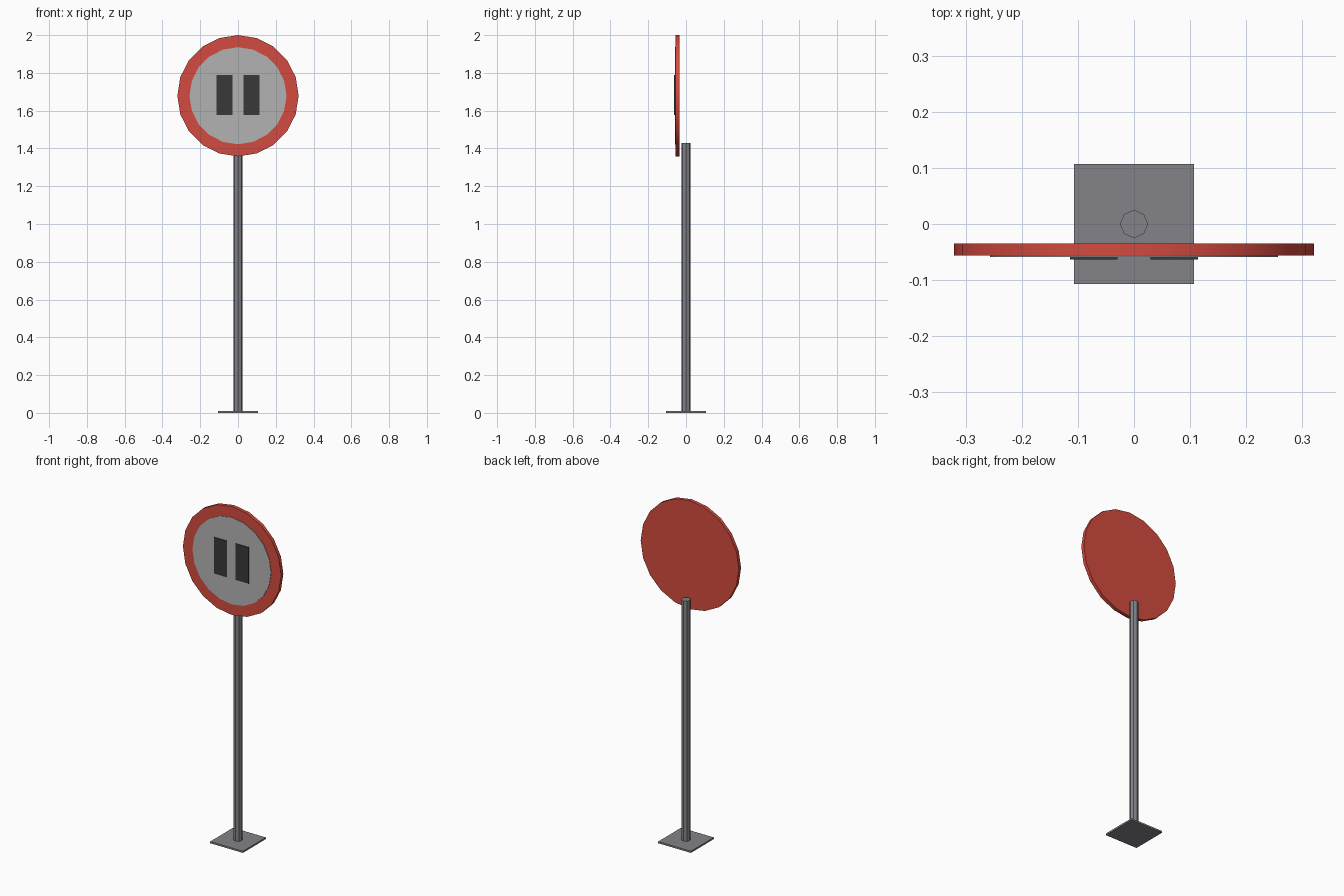
import bpy
from math import pi, radians

if "Cube" in bpy.data.objects:
    bpy.data.objects.remove(bpy.data.objects["Cube"])


def colour(name, rgb):
    m = bpy.data.materials.new(name)
    m.diffuse_color = (*rgb, 1)
    m.use_nodes = True
    m.node_tree.nodes["Principled BSDF"].inputs["Base Color"].default_value = m.diffuse_color
    return m


def box(name, x0, x1, y0, y1, z0, z1, mat=None):
    bpy.ops.mesh.primitive_cube_add(size=1, location=((x0 + x1) / 2, (y0 + y1) / 2, (z0 + z1) / 2))
    ob = bpy.context.object
    ob.name = name
    ob.scale = (x1 - x0, y1 - y0, z1 - z0)
    bpy.ops.object.transform_apply(location=False, rotation=False, scale=True)
    if mat:
        ob.data.materials.append(mat)
    return ob


def disc(name, radius, y0, y1, z, mat=None):
    bpy.ops.mesh.primitive_cylinder_add(vertices=20, radius=radius, depth=y1 - y0,
                                        location=(0, (y0 + y1) / 2, z), rotation=(pi / 2, 0, 0))
    ob = bpy.context.object
    ob.name = name
    if mat:
        ob.data.materials.append(mat)
    bpy.ops.object.shade_smooth_by_angle(angle=radians(30))
    return ob


red = colour("sign_red", (0.65, 0.07, 0.05))
dark = colour("symbol_dark", (0.04, 0.04, 0.04))
pale = colour("face_pale", (0.45, 0.45, 0.45))
metal = colour("post_metal", (0.23, 0.23, 0.25))

# Base plate and octagonal post
box("base_plate", -0.107, 0.107, -0.107, 0.107, 0, 0.01, metal)
bpy.ops.mesh.primitive_cylinder_add(vertices=8, radius=0.025, depth=1.425, location=(0, 0, 0.7175))
post = bpy.context.object
post.name = "post"
post.data.materials.append(metal)

# Round sign with a pale face
disc("sign_plate", 0.321, -0.056, -0.035, 1.679, red)
disc("sign_face", 0.257, -0.059, -0.055, 1.679, pale)

# Pair of upright bars
for side, name in ((-1, "left_bar"), (1, "right_bar")):
    xs = sorted((side * 0.029, side * 0.114))
    box(name, xs[0], xs[1], -0.063, -0.058, 1.576, 1.79, dark)
